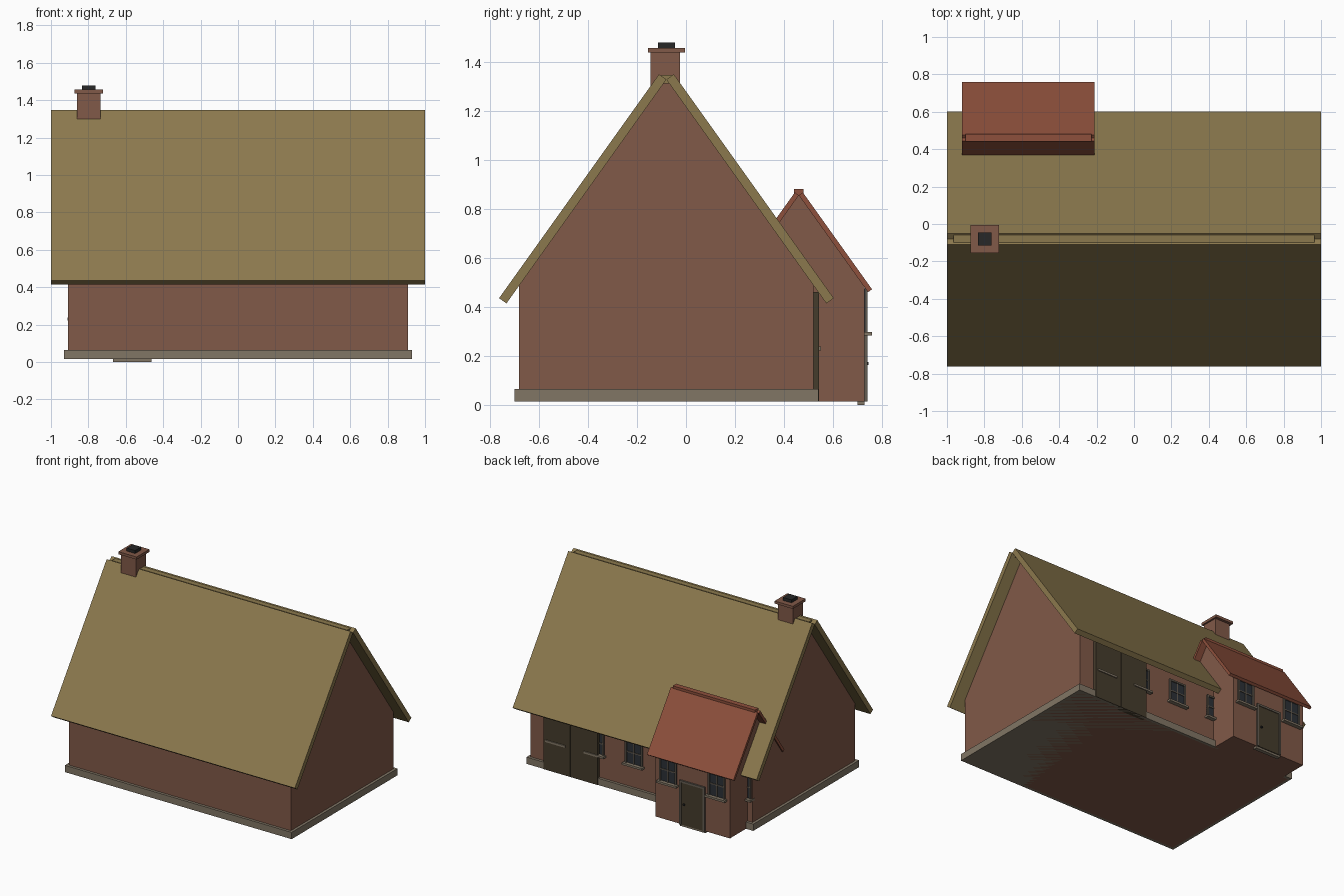
import bpy
import bmesh
from math import hypot

cube = bpy.data.objects.get("Cube")
if cube:
    bpy.data.objects.remove(cube, do_unlink=True)


def material(name, rgb):
    mat = bpy.data.materials.new(name)
    mat.use_nodes = True
    mat.diffuse_color = (*rgb, 1)
    bsdf = mat.node_tree.nodes["Principled BSDF"]
    bsdf.inputs["Base Color"].default_value = (*rgb, 1)
    bsdf.inputs["Roughness"].default_value = 0.9
    return mat


BRICK = material("brick", (0.22, 0.1, 0.065))
THATCH = material("thatch", (0.26, 0.19, 0.075))
TILE = material("tile", (0.27, 0.08, 0.045))
STONE = material("stone", (0.22, 0.18, 0.13))
WOOD = material("dark_wood", (0.06, 0.045, 0.025))
FRAME = material("frame", (0.13, 0.11, 0.085))
GLASS = material("glass", (0.025, 0.03, 0.038))
SOOT = material("soot", (0.02, 0.02, 0.02))


def prism(name, profile, x0, x1, mat):
    """Extrude a (y, z) outline along x."""
    bm = bmesh.new()
    face = bm.faces.new([bm.verts.new((x0, y, z)) for y, z in profile])
    ext = bmesh.ops.extrude_face_region(bm, geom=[face])
    verts = [g for g in ext["geom"] if isinstance(g, bmesh.types.BMVert)]
    bmesh.ops.translate(bm, verts=verts, vec=(x1 - x0, 0, 0))
    bmesh.ops.recalc_face_normals(bm, faces=bm.faces)
    mesh = bpy.data.meshes.new(name)
    bm.to_mesh(mesh)
    bm.free()
    mesh.materials.append(mat)
    obj = bpy.data.objects.new(name, mesh)
    bpy.context.collection.objects.link(obj)
    return obj


def box(name, x, y, z, mat):
    return prism(name, [(y[0], z[0]), (y[1], z[0]), (y[1], z[1]), (y[0], z[1])],
                 x[0], x[1], mat)


SLOPE = 1.4
NORMAL = hypot(1, SLOPE)
BASE = 0.015


def gable_house(prefix, ridge_y, apex, half_depth, wall_x, run, thick, roof_x, mat):
    """Gabled walls with two roof slabs that meet at their inner edges."""
    eave = apex - SLOPE * half_depth
    prism(prefix + "_walls",
          [(ridge_y - half_depth, BASE), (ridge_y + half_depth, BASE),
           (ridge_y + half_depth, eave), (ridge_y, apex), (ridge_y - half_depth, eave)],
          *wall_x, BRICK)
    dy, dz = thick * SLOPE / NORMAL, thick / NORMAL
    low = apex - SLOPE * run
    for side, label in ((-1, "front"), (1, "back")):
        prism(f"{prefix}_roof_{label}",
              [(ridge_y, apex), (ridge_y + side * dy, apex + dz),
               (ridge_y + side * (run + dy), low + dz), (ridge_y + side * run, low)],
              *roof_x, mat)


# Main house
gable_house("house", -0.08, 1.327, 0.6, (-0.91, 0.91), 0.652, 0.037, (-1, 1), THATCH)
box("house_ridge", (-0.965, 0.965), (-0.1, -0.06), (1.31, 1.345), THATCH)
box("plinth", (-0.93, 0.93), (-0.7, 0.54), (BASE, 0.065), STONE)

# Chimney
box("chimney_stack", (-0.86, -0.735), (-0.145, -0.025), (1.15, 1.44), BRICK)
box("chimney_cap", (-0.873, -0.723), (-0.155, -0.005), (1.437, 1.456), BRICK)
box("chimney_pot", (-0.833, -0.763), (-0.115, -0.045), (1.45, 1.478), SOOT)

# Porch
PORCH_X = -0.565
gable_house("porch", 0.46, 0.855, 0.268, (PORCH_X - 0.305, PORCH_X + 0.305),
            0.282, 0.02, (PORCH_X - 0.355, PORCH_X + 0.355), TILE)
box("porch_ridge", (PORCH_X - 0.337, PORCH_X + 0.337), (0.44, 0.48), (0.855, 0.88), TILE)


def window(name, cx, wall, z0, z1, half):
    """Pane, surround, glazing bars and a projecting sill on a back wall."""
    bar = 0.012
    x0, x1 = cx - half, cx + half
    outer, inner = (wall - 0.02, wall + 0.012), (wall - 0.02, wall + 0.008)
    mid = (z0 + z1) / 2
    box(name + "_pane", (x0, x1), (wall - 0.02, wall + 0.003), (z0, z1), GLASS)
    box(name + "_jamb_left", (x1 - bar, x1), outer, (z0, z1), FRAME)
    box(name + "_jamb_right", (x0, x0 + bar), outer, (z0, z1), FRAME)
    box(name + "_head", (x0, x1), outer, (z1 - bar, z1), FRAME)
    box(name + "_mullion", (cx - 0.004, cx + 0.004), inner, (z0, z1), FRAME)
    box(name + "_transom", (x0, x1), inner, (mid - 0.004, mid + 0.004), FRAME)
    box(name + "_sill", (x0 - 0.012, x1 + 0.012), (wall - 0.02, wall + 0.03),
        (z0 - 0.012, z0 + 0.003), STONE)


# Windows along the back of the house
for i, cx in enumerate((0.69, 0.375, 0.06, -0.27, -0.83)):
    window(f"house_window_{i + 1}", cx, 0.52, 0.235, 0.405, 0.07)

# Porch windows
for side, label in ((-1, "right"), (1, "left")):
    window(f"porch_window_{label}", PORCH_X + side * 0.2, 0.728, 0.295, 0.475, 0.07)

# Barn doors
for x0, x1, label in ((0.345, 0.565, "right"), (0.571, 0.79, "left")):
    box("barn_door_" + label, (x0, x1), (0.5, 0.543), (BASE, 0.46), WOOD)

# Porch door with frame, threshold and knob
DOOR_Y = (0.71, 0.74)
box("porch_door", (PORCH_X - 0.09, PORCH_X + 0.09), (0.71, 0.734), (BASE, 0.33), WOOD)
for side, label in ((-1, "right"), (1, "left")):
    xs = sorted((PORCH_X + side * 0.088, PORCH_X + side * 0.103))
    box("door_jamb_" + label, xs, DOOR_Y, (BASE, 0.343), FRAME)
box("door_head", (PORCH_X - 0.103, PORCH_X + 0.103), DOOR_Y, (0.328, 0.343), FRAME)
box("door_threshold", (PORCH_X - 0.103, PORCH_X + 0.103), (0.7, 0.728), (0, 0.02), STONE)
box("door_knob", (-0.506, -0.494), (0.73, 0.745), (0.164, 0.176), SOOT)
